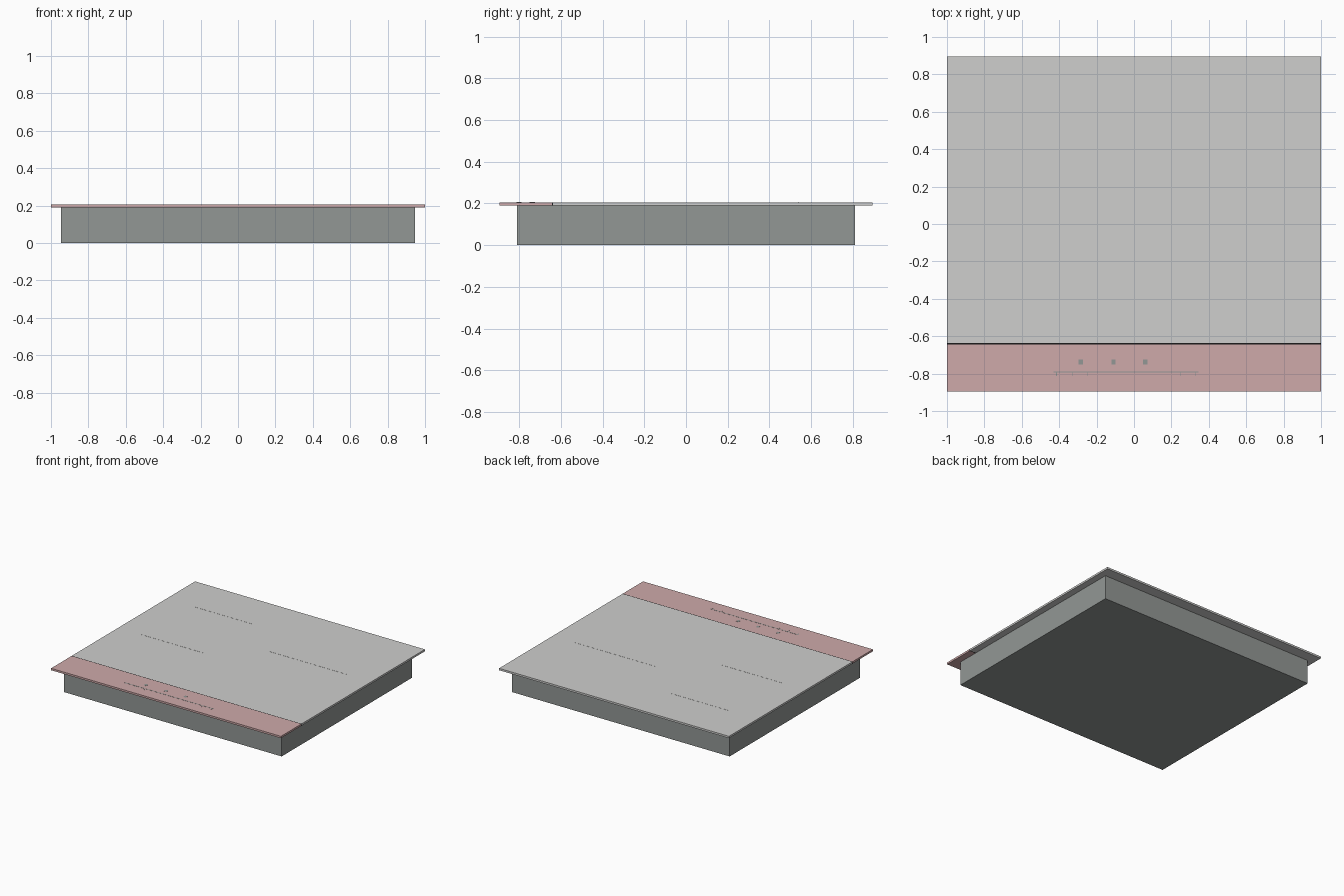
import bpy
import bmesh
from mathutils import Matrix

cube = bpy.data.objects.get("Cube")
if cube:
    bpy.data.objects.remove(cube, do_unlink=True)


def material(name, rgb):
    mat = bpy.data.materials.new(name)
    mat.use_nodes = True
    mat.diffuse_color = (*rgb, 1)
    mat.node_tree.nodes["Principled BSDF"].inputs["Base Color"].default_value = (*rgb, 1)
    return mat


GLASS = material("pale grey glass", (0.62, 0.62, 0.61))
PINK = material("dusty pink panel", (0.62, 0.40, 0.40))
STEEL = material("grey steel", (0.29, 0.31, 0.30))
BLACK = material("black seam", (0.01, 0.01, 0.01))


def boxes(name, spans, mat):
    """One object made of boxes, each given as x, y and z ranges."""
    bm = bmesh.new()
    for span in spans:
        centre = [(a + b) / 2 for a, b in span]
        size = [b - a for a, b in span]
        bmesh.ops.create_cube(
            bm, size=1, matrix=Matrix.LocRotScale(centre, None, size))
    mesh = bpy.data.meshes.new(name)
    bm.to_mesh(mesh)
    bm.free()
    mesh.materials.append(mat)
    obj = bpy.data.objects.new(name, mesh)
    bpy.context.collection.objects.link(obj)
    return obj


BASE, TOP = 0.19, 0.205
BACK, SEAM = 0.895, -0.64
HALF = 0.003
SLAB = (BASE, TOP)
PRINT = (TOP - 0.001, TOP + 0.0008)
WIDTH = (-1, 1)

# Housing sunk below the worktop
boxes("housing", [((-0.947, 0.947), (-0.81, 0.81), (0, BASE))], STEEL)

# Glass plate, control panel and the seam between them
boxes("glass_plate", [(WIDTH, (SEAM + HALF, BACK), SLAB)], GLASS)
boxes("control_panel", [(WIDTH, (-BACK, SEAM - HALF), SLAB)], PINK)
boxes("panel_seam", [(WIDTH, (SEAM - HALF, SEAM + HALF), SLAB)], BLACK)

# Fine line marking the centre of each cooking zone
zones = [(-0.5, 0.54, 0.25), (-0.53, -0.06, 0.27), (0.46, 0.23, 0.35)]
boxes("cooking_zone_marks",
      [((x - r, x + r), (y - 0.001, y + 0.001), PRINT) for x, y, r in zones],
      GLASS)

# Square touch buttons
boxes("touch_buttons",
      [((x - 0.011, x + 0.011), (-0.75, -0.724), PRINT) for x in (-0.285, -0.11, 0.06)],
      STEEL)

# Slider line with short ticks hanging from it
slider = [((-0.43, 0.345), (-0.794, -0.788), PRINT)]
slider += [((x - 0.002, x + 0.002), (-0.812, -0.794), PRINT)
           for x in (-0.415, -0.33, -0.25, 0.25, 0.33)]
boxes("slider_scale", slider, STEEL)
